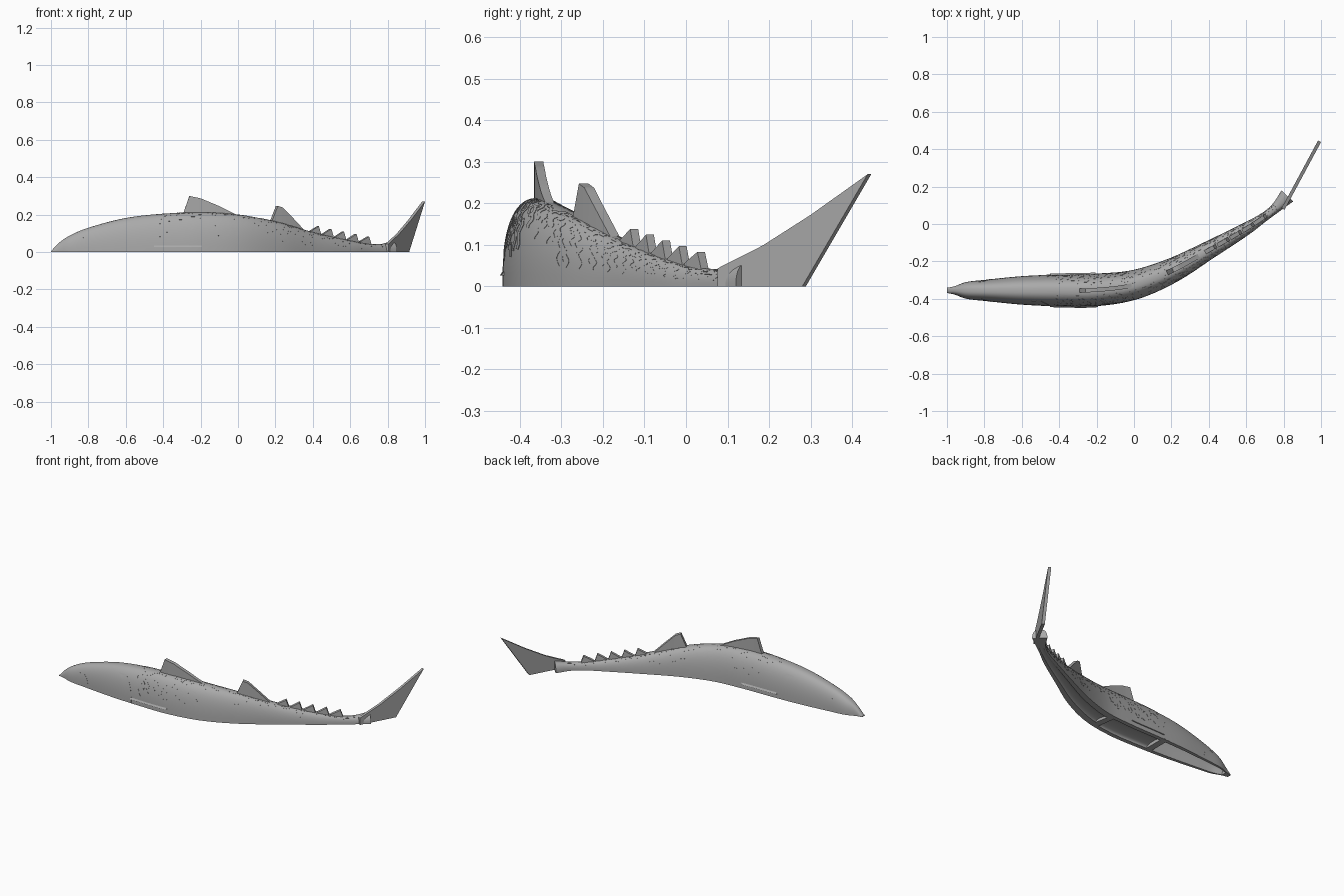
import bpy, bmesh, math, random
from mathutils import Vector

if "Cube" in bpy.data.objects:
    bpy.data.objects.remove(bpy.data.objects["Cube"])
random.seed(4)

grey = bpy.data.materials.new("plain grey")
grey.use_nodes = True
grey.diffuse_color = (0.4, 0.4, 0.4, 1)
grey.node_tree.nodes["Principled BSDF"].inputs["Base Color"].default_value = (0.4, 0.4, 0.4, 1)

# Body stations: x, spine y, half width, height
STATIONS = [
    (-1, -.355, .014, .004), (-.96, -.355, .022, .047), (-.9, -.355, .044, .088),
    (-.8, -.355, .056, .13), (-.6, -.355, .076, .182), (-.4, -.355, .085, .205),
    (-.2, -.352, .087, .212), (0, -.325, .079, .2), (.2, -.25, .066, .163),
    (.4, -.14, .049, .105), (.6, -.025, .034, .06), (.7, .04, .024, .043),
    (.76, .088, .027, .042), (.82, .15, .043, .056)]


def interpolate(rows, x):
    """Smooth interpolation of every column at x."""
    i = 0
    while i < len(rows) - 2 and x > rows[i + 1][0]:
        i += 1
    p, q = rows[i], rows[i + 1]
    before, after = rows[max(i - 1, 0)], rows[min(i + 2, len(rows) - 1)]
    d = q[0] - p[0]
    t = (x - p[0]) / d
    result = []
    for c in range(1, len(p)):
        m = (q[c] - before[c]) / (q[0] - before[0]) * d
        n = (after[c] - p[c]) / (after[0] - p[0]) * d
        result.append(p[c] + t * (m + t * (3 * (q[c] - p[c]) - 2 * m - n
                                           + t * (m + n - 2 * (q[c] - p[c])))))
    return result


def across(x):
    """Horizontal unit vector square to the spine."""
    e = 0.01
    slope = (interpolate(STATIONS, x + e)[0] - interpolate(STATIONS, x - e)[0]) / (2 * e)
    return Vector((-slope, 1, 0)).normalized()


def spine(x, z, offset):
    return Vector((x, interpolate(STATIONS, x)[0], z)) + across(x) * offset


def skin(x, a, wide=1, high=1):
    """Point on the domed body at angle a."""
    y, w, h = interpolate(STATIONS, x)
    c, s = math.cos(a), math.sin(a)
    return spine(x, h * high * max(s, 0) ** .8, math.copysign(abs(c) ** .8, c) * w * wide)


def angle_at(x, z, side):
    a = math.asin(min(1, z / interpolate(STATIONS, x)[2]) ** 1.25)
    return a if side > 0 else math.pi - a


def loft(bm, rings):
    loops = [[bm.verts.new(p) for p in ring] for ring in rings]
    n = len(loops[0])
    for a, b in zip(loops, loops[1:]):
        for k in range(n):
            bm.faces.new((a[k], a[(k + 1) % n], b[(k + 1) % n], b[k]))
    bm.faces.new(loops[0])
    bm.faces.new(loops[-1])


def part(name, lofts, angle=35):
    bm = bmesh.new()
    for rings in lofts:
        loft(bm, rings)
    bmesh.ops.recalc_face_normals(bm, faces=bm.faces)
    mesh = bpy.data.meshes.new(name)
    bm.to_mesh(mesh)
    bm.free()
    mesh.materials.append(grey)
    ob = bpy.data.objects.new(name, mesh)
    bpy.context.collection.objects.link(ob)
    smooth(ob, angle)
    return ob


def smooth(ob, angle):
    bpy.ops.object.select_all(action='DESELECT')
    ob.select_set(True)
    bpy.context.view_layer.objects.active = ob
    bpy.ops.object.shade_smooth_by_angle(angle=math.radians(angle))


def span(a, b, n):
    return [a + (b - a) * i / n for i in range(n + 1)]


# Body: half dome lofted along the bent spine
body = part("body", [[[skin(x, a) for a in span(0, math.pi, 32)] for x in span(-1, .82, 110)]])

# Underside: hollow head, belly recess and long tail channel
for start, end, wide, high in [(-.96, -.48, .72, .6), (-.44, -.08, .7, .1), (-.04, .74, .5, .08)]:
    rings = []
    for x in span(start, end, 24):
        ring = [skin(x, a, wide, high) for a in span(0, math.pi, 16)]
        drop = Vector((0, 0, -.03))
        rings.append(ring + [ring[-1] + drop, ring[0] + drop])
    cutter = part("underside_cutter", [rings])
    cutter.hide_render = True
    cut = body.modifiers.new("hollow", 'BOOLEAN')
    cut.object = cutter
    cut.solver = 'EXACT'
    bpy.context.view_layer.objects.active = body
    bpy.ops.object.modifier_apply(modifier=cut.name)
    bpy.data.objects.remove(cutter)
smooth(body, 35)


def ridge(path, rise, slope):
    """Overlapping wedge along (x, angle) points, steep on its rear side."""
    rings = []
    for x, a in path:
        p = skin(x, a)
        dx = skin(x + .004, a) - skin(x - .004, a)
        da = skin(x, a + .01) - skin(x, a - .01)
        normal = dx.cross(da).normalized()
        rings.append([skin(x - slope, a) - normal * .001, p + normal * rise,
                      skin(x + .002, a) - normal * .001])
    return rings


# Scales: broken wavy rows on both flanks
scales = []
x = -.41
while x < .77:
    w = interpolate(STATIONS, x)[1]
    for side in (0, 1):
        a = random.uniform(.2, .4)
        while a < 1.42:
            end = min(a + random.uniform(.15, .5), 1.5)
            phase, shift = random.uniform(0, 6), random.uniform(-.008, .008)
            bare_belly = a < .45 and -.02 < x < .18
            if not bare_belly:
                path = []
                for b in span(a, end, 8):
                    wave = x + shift + .007 * math.sin(22 * b + phase) - .02 * (b - a)
                    path.append((wave, math.pi - b if side else b))
                scales.append(ridge(path, .002 + .045 * w, .018))
            a = end + random.uniform(.02, .12)
    x += .014 + .18 * w
part("scales", scales, 30)

# Gill covers, cheek arcs and fin grooves as low stepped ridges
gills, cheeks, side_fins = [], [], []
for side in (-1, 1):
    gills.append(ridge([(-.445 - .05 * (z / .16) ** 3, angle_at(-.45, z, side))
                        for z in span(.002, .165, 14)], .005, .05))
    cheeks.append(ridge([(-.82 + .055 * math.cos(t), angle_at(-.8, .003 + .08 * math.sin(t), side))
                         for t in span(0, 1.7, 12)], .005, .012))
    fin = []
    for x in span(-.45, -.2, 12):
        low, high = (skin(x, angle_at(x, z, side)) for z in (.026, .036))
        out = across(x) * side * .006
        fin.append([low, low + out, high])
    side_fins.append(fin)
part("gill_covers", gills)
part("cheek_arcs", cheeks)
part("side_fins", side_fins)


def blade(profile, half):
    """Upright fin along the spine under an (x, z) top edge."""
    rings = []
    for (x0, z0), (x1, z1) in zip(profile, profile[1:]):
        for t in span(0, 1, 4):
            x, z = x0 + (x1 - x0) * t, z0 + (z1 - z0) * t
            base = max(interpolate(STATIONS, x)[2] - .02, .01)
            rings.append([spine(x, base, -half), spine(x, base, half),
                          spine(x, z, half), spine(x, z, -half)])
        rings.pop()
    rings.append([spine(x1, z, s) for z, s in
                  ((base, -half), (base, half), (z1, half), (z1, -half))])
    return rings


# Back fins
part("front_back_fin", [blade([(-.295, .2), (-.26, .3), (-.2, .287), (-.1, .245), (.005, .192)], .011)])
part("rear_back_fin", [blade([(.175, .162), (.208, .247), (.235, .237), (.29, .18), (.35, .115)], .013)])

# Row of small finlets
finlets = []
for i in range(5):
    x = .43 + .067 * i
    height = interpolate(STATIONS, x)[2]
    finlets.append(blade([(x - .05, height + .012), (x - .003, .138 - .0138 * i),
                          (x + .012, height - .01)], .011))
part("finlets", finlets, 20)

# Tail fin: flat swept plate
root, tip = Vector((.797, .08, 0)), Vector((.992, .442, 0))
side = Vector((tip.y - root.y, root.x - tip.x, 0)).normalized() * .009
outline = [(0, 0), (0, .043), (.3, .098), (.62, .172), (1, .27), (.565, 0)]
plate = [root.lerp(tip, t) + Vector((0, 0, z)) for t, z in outline]
part("tail_fin", [[[p - side for p in plate], [p + side for p in plate]]], 20)
